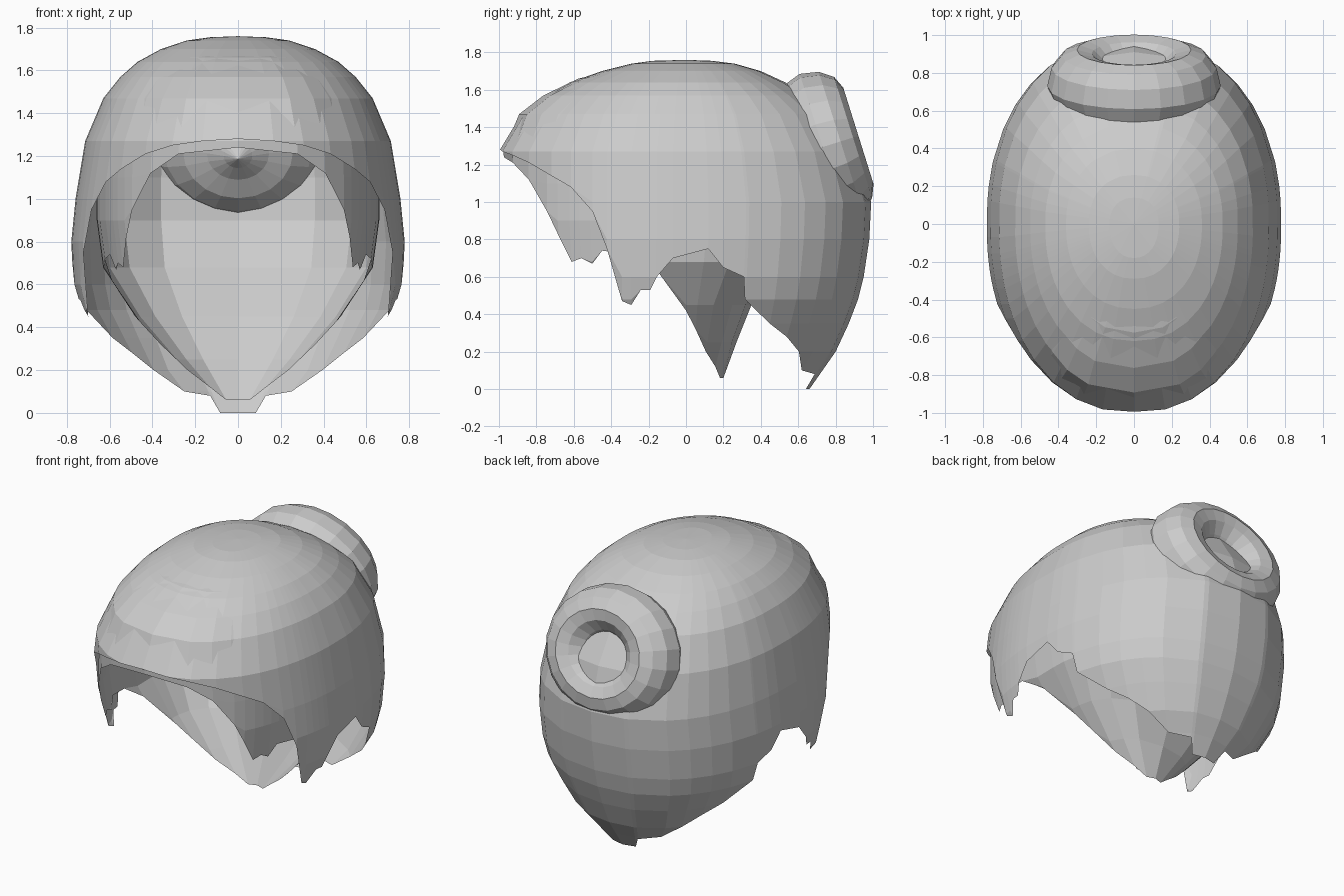
import bpy, bmesh, math
from mathutils import Matrix, Vector

cube = bpy.data.objects.get("Cube")
if cube:
    bpy.data.objects.remove(cube, do_unlink=True)

grey = bpy.data.materials.new("light_grey")
grey.use_nodes = True
grey.diffuse_color = (0.6, 0.6, 0.6, 1)
grey.node_tree.nodes["Principled BSDF"].inputs["Base Color"].default_value = (0.6, 0.6, 0.6, 1)


def skin(name, rings):
    """Join closed rings of points, listed top to bottom, into one flat-shaded surface."""
    bm = bmesh.new()
    loops = [[bm.verts.new(p) for p in ring] for ring in rings]
    n = len(loops[0])
    for upper, lower in zip(loops, loops[1:]):
        for i in range(n):
            j = (i + 1) % n
            bm.faces.new((upper[i], upper[j], lower[j], lower[i]))
    bmesh.ops.remove_doubles(bm, verts=bm.verts, dist=0.0005)
    mesh = bpy.data.meshes.new(name)
    bm.to_mesh(mesh)
    bm.free()
    mesh.materials.append(grey)
    obj = bpy.data.objects.new(name, mesh)
    bpy.context.collection.objects.link(obj)
    return obj


def section(profile, z):
    """Half width, front reach and back reach at a height."""
    for hi, lo in zip(profile, profile[1:]):
        if z >= lo[0]:
            t = (hi[0] - z) / (hi[0] - lo[0])
            return [a + (b - a) * t for a, b in zip(hi[1:], lo[1:])]
    return profile[-1][1:]


def shell(name, profile, rim, power):
    """Domed shell, squarer with power, whose edge follows rim: (degrees from the back, height)."""
    edge = rim + [(360 - d, z) for d, z in reversed(rim) if 0 < d < 180]
    rings = []
    for level, *_ in profile:
        ring = []
        for deg, low in edge:
            z = max(level, low)
            width, front, back = section(profile, z)
            c = math.cos(math.radians(deg))
            side = max(0, 1 - abs(c) ** power) ** (1 / power)
            ring.append((math.copysign(width * side, deg - 180), c * (back if c > 0 else front), z))
        rings.append(ring)
    return skin(name, rings)


# Outer hair shell: height, half width, front reach, back reach
outer = [(1.76, 0, 0, 0), (1.755, .13, .18, .14), (1.74, .24, .29, .26), (1.70, .36, .45, .40),
         (1.64, .47, .62, .53), (1.57, .55, .75, .65), (1.47, .63, .88, .78), (1.27, .715, 1, .91),
         (1, .76, 1, .99), (.8, .78, 1, .98), (.6, .77, 1, .95), (.48, .74, 1, .92),
         (.35, .66, 1, .87), (.2, .56, .95, .8), (.1, .43, .9, .73), (0, .29, .9, .66)]
outer_rim = [(0, 0), (14, 0), (16, .08), (32, .1), (41, .2), (50, .28), (59, .35), (70, .48),
             (71, .6), (78, .65), (83, .75), (94, .7), (99, .6), (101, .53), (104, .53),
             (107, .45), (110, .47), (115, .75), (120, .95), (128, 1.08), (136, 1.14),
             (147, 1.21), (158, 1.25), (169, 1.27), (180, 1.28)]
shell("outer_hair", outer, outer_rim, 2.2)

# Inner scalp layer with sideburns, a pointed nape and a raised forehead patch
inner = [(1.73, 0, 0, 0), (1.71, .22, .36, .25), (1.66, .36, .575, .38), (1.57, .49, .762, .5),
         (1.47, .57, .892, .59), (1.27, .65, .975, .68), (1.1, .66, .97, .69), (.9, .66, .97, .67),
         (.68, .63, .95, .55), (.45, .48, .85, .35), (.25, .3, .6, .27), (.06, .1, .3, .2)]
inner_rim = [(0, .06), (25, .06), (45, .12), (65, .2), (80, .32), (90, .42), (99, .62), (108, .72),
             (118, .74), (122, .67), (126, .7), (130, .68), (135, .82), (140, .95), (150, 1.12),
             (162, 1.21), (180, 1.24)]
shell("inner_scalp", inner, inner_rim, 2.5)

# Bun: turned profile of radius and depth, dimpled behind and pointed in front
bun = [(0, .09), (.05, .06), (.1, .04), (.14, .1), (.2, .16), (.27, .18), (.34, .15), (.39, .08),
       (.41, -.02), (.38, -.11), (.31, -.2), (.23, -.26), (.13, -.29), (.06, -.33), (0, -.38)]
sides = 20
turns = [2 * math.pi * i / sides for i in range(sides)]
knot = skin("hair_bun", [[(r * math.cos(t), r * math.sin(t), h) for t in turns] for r, h in bun])
axis = Vector((0, .955, .3))
knot.data.transform(Matrix.Translation((0, .75, 1.3)) @ Matrix.Diagonal((1.12, 1, 1, 1))
                    @ axis.to_track_quat('Z', 'X').to_matrix().to_4x4())

# Consistent outward normals on the closed bun
bm = bmesh.new()
bm.from_mesh(knot.data)
bmesh.ops.recalc_face_normals(bm, faces=bm.faces)
bm.to_mesh(knot.data)
bm.free()
